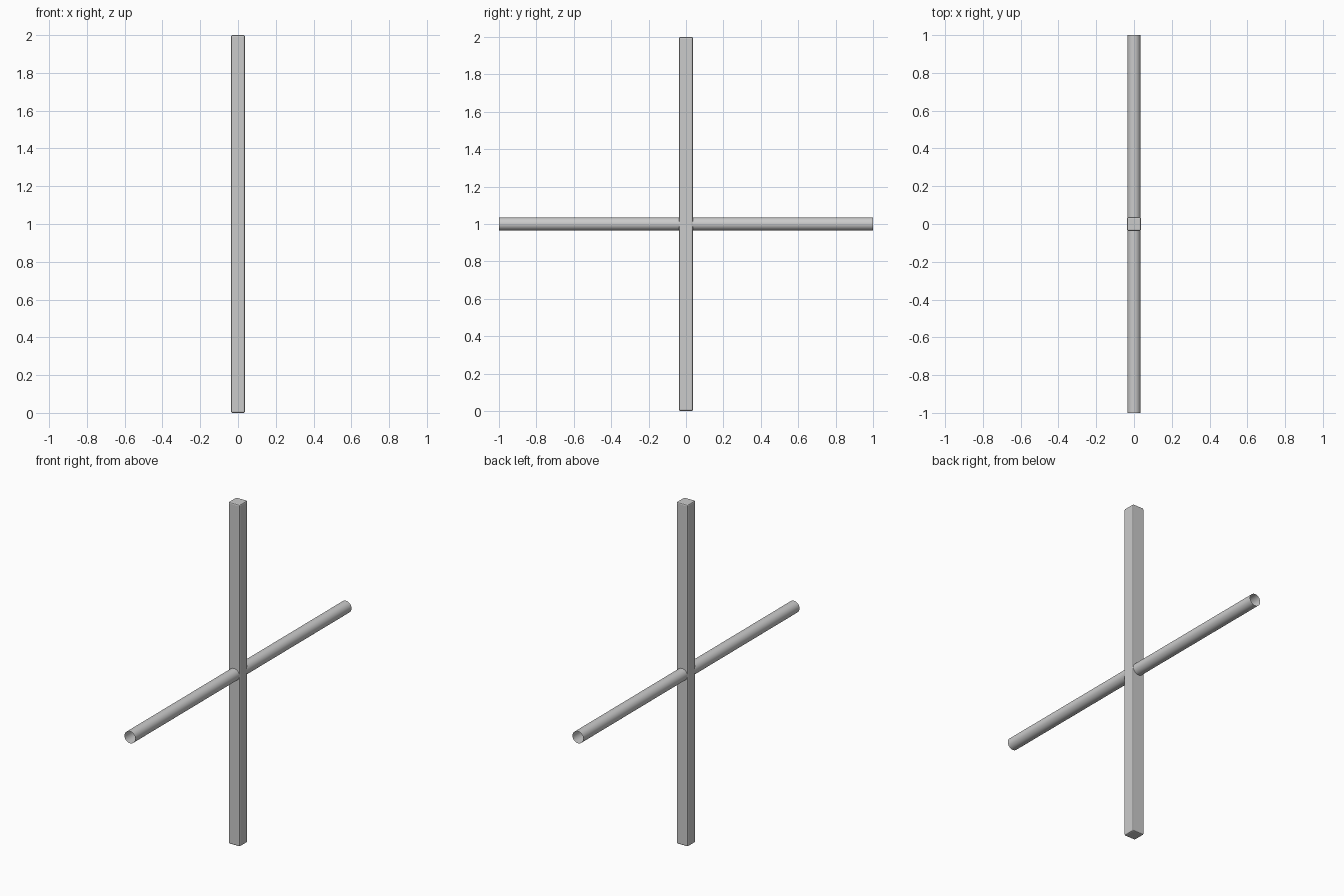
import bpy
import math

if "Cube" in bpy.data.objects:
    bpy.data.objects.remove(bpy.data.objects["Cube"])

POST_WIDTH = 0.074
TUBE_RADIUS = 0.035

# Upright square post with softened edges
bpy.ops.mesh.primitive_cube_add(size=1, location=(0, 0, 1))
post = bpy.context.object
post.name = "upright_post"
post.scale = (POST_WIDTH, POST_WIDTH, 2)
bpy.ops.object.transform_apply(location=False, rotation=False, scale=True)
bevel = post.modifiers.new("soft_edges", 'BEVEL')
bevel.width = 0.007
bevel.segments = 2

# Open-ended round crossbar running front to back through the post
bpy.ops.mesh.primitive_cylinder_add(vertices=32, radius=TUBE_RADIUS, depth=2,
                                    end_fill_type='NOTHING',
                                    location=(0, 0, 1),
                                    rotation=(math.pi / 2, 0, 0))
tube = bpy.context.object
tube.name = "crossbar_tube"
bpy.ops.object.shade_smooth_by_angle(angle=math.radians(30))
